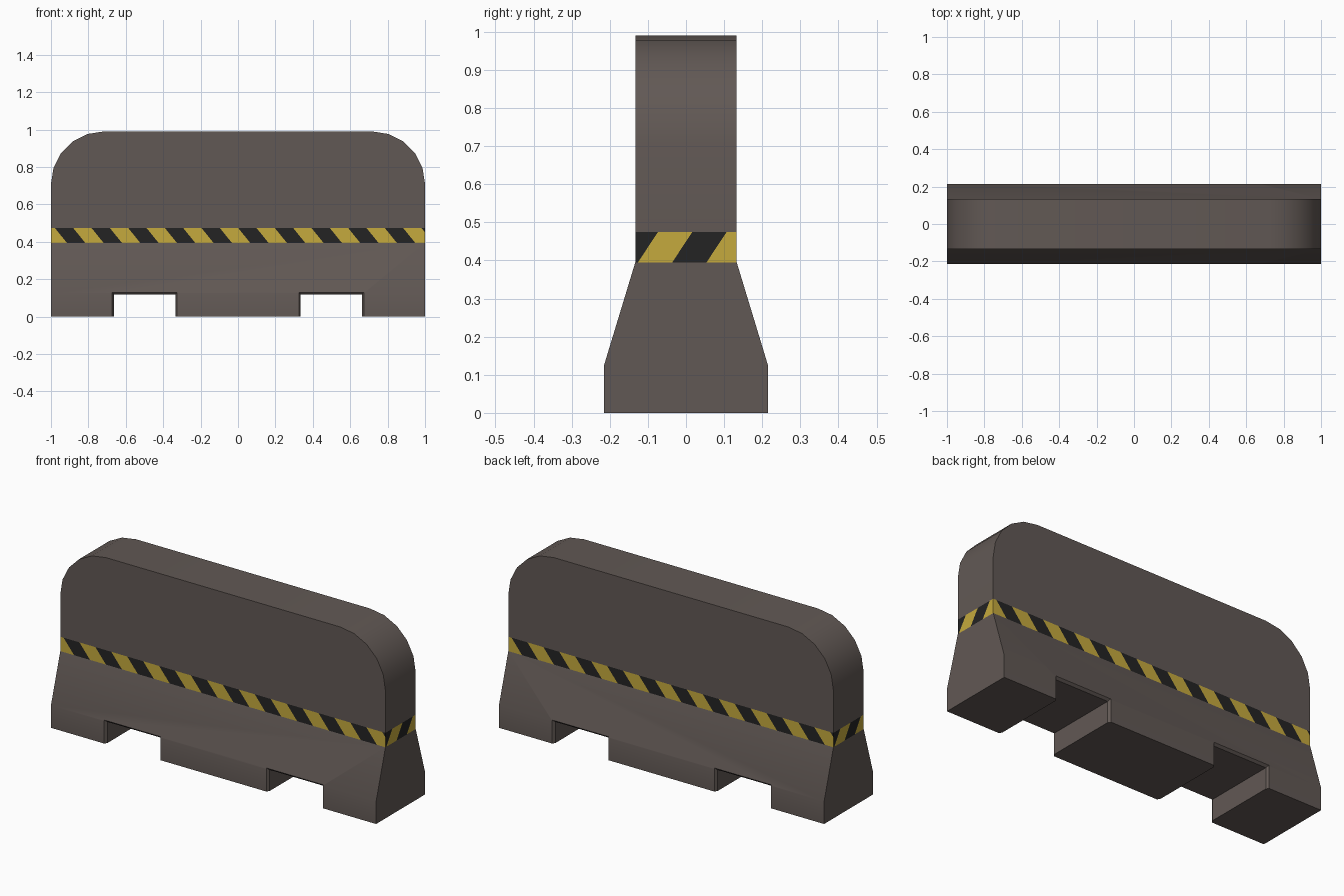
import bpy, bmesh, math
from mathutils import Matrix, Vector

if "Cube" in bpy.data.objects:
    bpy.data.objects.remove(bpy.data.objects["Cube"])

Z_BAND, Z_UP, TOP = 0.395, 0.475, 0.99   # stripe bottom, stripe top, full height
HALF_TOP, HALF_BASE = 0.133, 0.215       # half thickness of wall and foot


def material(name, rgb):
    m = bpy.data.materials.new(name)
    m.diffuse_color = (*rgb, 1)
    m.use_nodes = True
    m.node_tree.nodes["Principled BSDF"].inputs["Base Color"].default_value = m.diffuse_color
    return m


GREY = material("warm_grey", (0.121, 0.099, 0.090))
YELLOW = material("warning_yellow", (0.560, 0.400, 0.047))
BLACK = material("stripe_black", (0.017, 0.017, 0.017))


def make_object(name, bm, mats):
    mesh = bpy.data.meshes.new(name)
    bm.to_mesh(mesh)
    bm.free()
    for m in mats:
        mesh.materials.append(m)
    ob = bpy.data.objects.new(name, mesh)
    bpy.context.collection.objects.link(ob)
    return ob


def loft(name, rings):
    """Closed solid through a list of equal-length rings of points."""
    bm = bmesh.new()
    loops = [[bm.verts.new(p) for p in ring] for ring in rings]
    n = len(loops[0])
    for a, b in zip(loops, loops[1:]):
        for i in range(n):
            j = (i + 1) % n
            bm.faces.new((a[i], a[j], b[j], b[i]))
    bm.faces.new(loops[0])
    bm.faces.new(loops[-1])
    bmesh.ops.recalc_face_normals(bm, faces=bm.faces)
    return make_object(name, bm, [GREY])


def select_only(ob):
    bpy.ops.object.select_all(action='DESELECT')
    ob.select_set(True)
    bpy.context.view_layer.objects.active = ob


def finish(ob, z_cap):
    """Remove the hidden cap next to the stripe and smooth the shading."""
    bm = bmesh.new()
    bm.from_mesh(ob.data)
    caps = [f for f in bm.faces if all(abs(v.co.z - z_cap) < 1e-4 for v in f.verts)]
    bmesh.ops.delete(bm, geom=caps, context='FACES')
    bm.to_mesh(ob.data)
    bm.free()
    select_only(ob)
    bpy.ops.object.shade_smooth_by_angle(angle=math.radians(30))


# Upper wall: rounded outline swept through the thickness
R = 0.28
right = [(1 - R + R * math.cos(math.radians(a)), TOP - R + R * math.sin(math.radians(a)))
         for a in range(0, 91, 18)]
outline = [(1, Z_UP)] + right + [(-x, z) for x, z in reversed(right)] + [(-1, Z_UP)]
upper = loft("upper_wall", [[(x, y, z) for x, z in outline] for y in (-HALF_TOP, HALF_TOP)])
finish(upper, Z_UP)

# Flared base: cross-section swept along x
side = [(HALF_BASE, 0), (HALF_BASE, 0.125), (HALF_TOP, Z_BAND)]
section = side + [(-y, z) for y, z in reversed(side)]
base = loft("flared_base", [[(x, y, z) for y, z in section] for x in (-1, 1)])

# Forklift slots with chamfered mouths
for s in (-1, 1):
    rings = []
    for y, w, h in ((-0.3, 0.174, 0.131), (-0.2145, 0.174, 0.131), (-0.201, 0.164, 0.118),
                    (0.201, 0.164, 0.118), (0.2145, 0.174, 0.131), (0.3, 0.174, 0.131)):
        c = s * 0.499
        rings.append([(c - w, y, -0.1), (c + w, y, -0.1), (c + w, y, h), (c - w, y, h)])
    cutter = loft("slot_cutter", rings)
    cutter.hide_render = True
    select_only(base)
    mod = base.modifiers.new("slot", 'BOOLEAN')
    mod.operation, mod.solver, mod.object = 'DIFFERENCE', 'EXACT', cutter
    bpy.ops.object.modifier_apply(modifier=mod.name)
    bpy.data.objects.remove(cutter)
finish(base, Z_BAND)


def striped_panel(name, half_len, dist, slope, start, width, angle):
    """Panel facing -y, cut along slanted lines, coloured alternately, then turned about z."""
    bm = bmesh.new()
    bm.faces.new([bm.verts.new((x, 0, z)) for x, z in
                  ((-half_len, 0), (half_len, 0), (half_len, Z_UP - Z_BAND), (-half_len, Z_UP - Z_BAND))])
    n = int(2 * half_len / width) + 4
    for i in range(-2, n):
        bmesh.ops.bisect_plane(bm, geom=bm.verts[:] + bm.edges[:] + bm.faces[:],
                               plane_co=(start + i * width, 0, 0), plane_no=Vector((1, 0, slope)).normalized())
    for f in bm.faces:
        c = f.calc_center_median()
        f.material_index = math.floor((c.x + slope * c.z - start) / width) % 2
    bm.transform(Matrix.Rotation(angle, 4, 'Z') @ Matrix.Translation((0, -dist, Z_BAND)))
    make_object(name, bm, [YELLOW, BLACK])


# Warning stripe: long sides and ends, each pair turned half a circle
for i, (long_side, end) in enumerate((("front", "right"), ("back", "left"))):
    striped_panel(long_side + "_stripe", 1, HALF_TOP, 0.81, -1.013, 0.098, i * math.pi)
    striped_panel(end + "_stripe", HALF_TOP, 1, -0.66, -0.126, 0.09, math.pi / 2 + i * math.pi)
